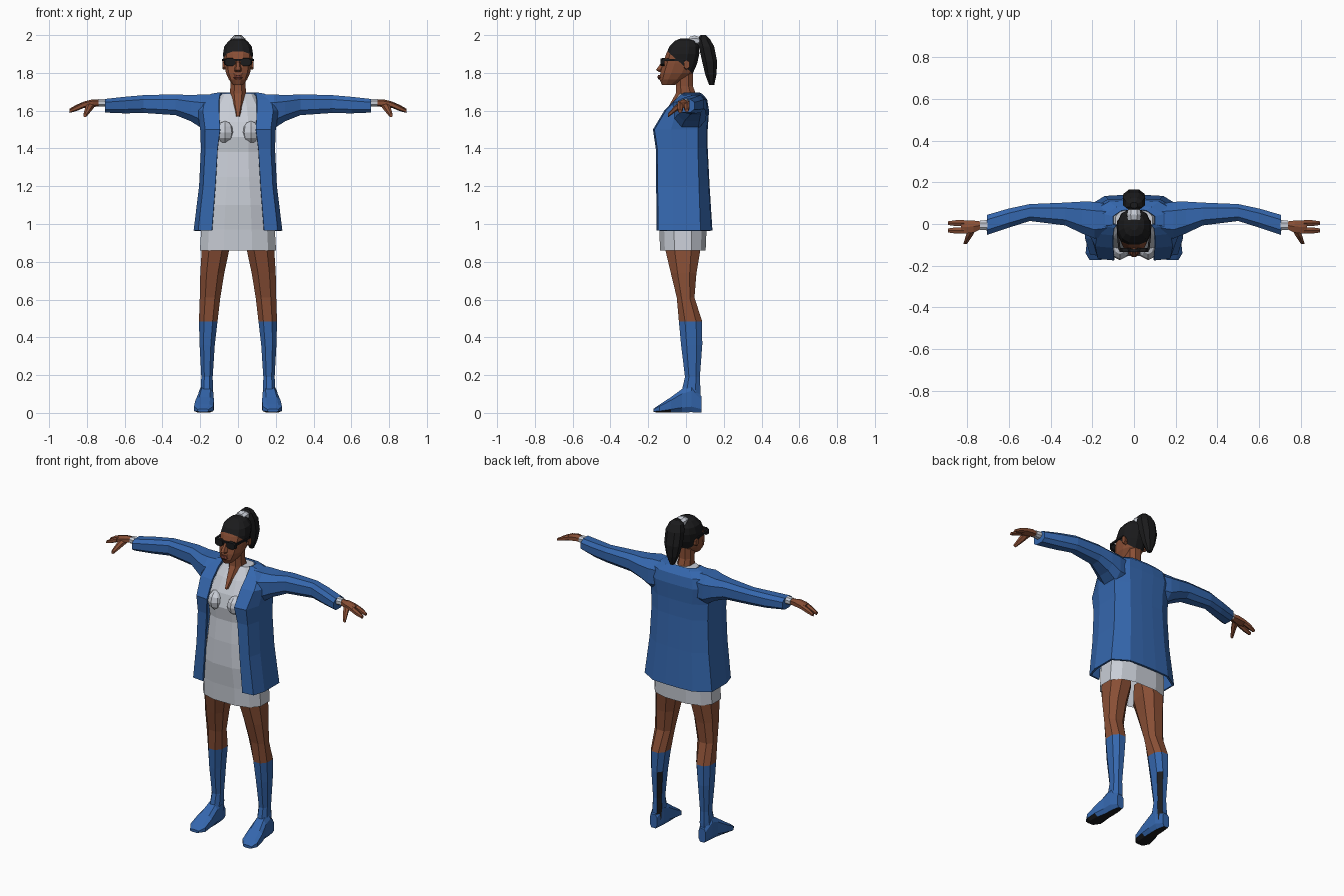
import bpy, bmesh, math
from mathutils import Vector

if "Cube" in bpy.data.objects:
    bpy.data.objects.remove(bpy.data.objects["Cube"])


def mat(name, r, g, b):
    m = bpy.data.materials.new(name)
    m.diffuse_color = (r, g, b, 1)
    m.use_nodes = True
    m.node_tree.nodes["Principled BSDF"].inputs["Base Color"].default_value = m.diffuse_color
    return m


BLUE = mat("blue cloth", 0.035, 0.135, 0.42)
SKIN = mat("brown skin", 0.25, 0.078, 0.036)
WHITE = mat("pale grey cloth", 0.58, 0.61, 0.67)
BLACK = mat("black", 0.011, 0.011, 0.012)
LIP = mat("dark lips", 0.17, 0.045, 0.03)


def ring(a0, a1, b0, b1, n, p, turn):
    """Squarish oval through the given limits; p < 1 is boxier."""
    pts = []
    for i in range(n):
        t = 2 * math.pi * (i + turn) / n
        c, s = math.cos(t), math.sin(t)
        u = math.copysign(abs(c) ** p, c)
        v = math.copysign(abs(s) ** p, s)
        pts.append(((a0 + a1) / 2 + u * (a1 - a0) / 2, (b0 + b1) / 2 + v * (b1 - b0) / 2))
    return pts


def finish(name, bm, mats, rule=None, mirror=False, thick=0):
    bmesh.ops.recalc_face_normals(bm, faces=bm.faces[:])
    if rule:
        for f in bm.faces:
            f.material_index = rule(f.calc_center_median(), f.normal)
    me = bpy.data.meshes.new(name)
    bm.to_mesh(me)
    bm.free()
    for m in mats:
        me.materials.append(m)
    ob = bpy.data.objects.new(name, me)
    bpy.context.collection.objects.link(ob)
    if thick:
        s = ob.modifiers.new("thickness", "SOLIDIFY")
        s.thickness, s.offset = thick, -1
    if mirror:
        ob.modifiers.new("mirror", "MIRROR")
    return ob


def skin_rings(rings, closed=True, caps=(True, True)):
    bm = bmesh.new()
    vs = [[bm.verts.new(p) for p in r] for r in rings]
    n = len(vs[0])
    for a, b in zip(vs, vs[1:]):
        for i in range(n if closed else n - 1):
            j = (i + 1) % n
            bm.faces.new((a[i], a[j], b[j], b[i]))
    if caps[0]:
        bm.faces.new(vs[0])
    if caps[1]:
        bm.faces.new(vs[-1])
    return bm


def loft(axis, secs, n=8, p=0.85, turn=0.5, caps=(True, True)):
    """Sections are (position on axis, then low/high limits on the other two axes)."""
    place = {"x": lambda k, a, b: (k, a, b),
             "y": lambda k, a, b: (a, k, b),
             "z": lambda k, a, b: (a, b, k)}[axis]
    return skin_rings([[place(s[0], a, b) for a, b in ring(*s[1:], n, p, turn)] for s in secs], True, caps)


def zsecs(rows):
    """Centred sections: (z, half width, front y, back y)."""
    return [(z, -w, w, f, b) for z, w, f, b in rows]


# legs with knee boots; the inner back panel of each boot is black
def leg_rule(c, n):
    if c.z > 0.485:
        return 0
    return 2 if c.z < 0.37 and n.x < -0.3 and n.y > 0.3 else 1


leg = loft("z", [(0.05, .135, .2, -.02, .08), (0.12, .13, .2, -.025, .08), (0.19, .132, .196, -.008, .076),
                 (0.36, .12, .206, -.03, .09), (0.485, .105, .21, -.042, .09), (0.61, .09, .206, -.052, .048),
                 (0.74, .068, .204, -.085, .06), (0.86, .042, .197, -.115, .082), (0.95, .035, .17, -.09, .06)])
finish("leg", leg, [SKIN, BLUE, BLACK], leg_rule, True)

# boot feet with black soles
foot = loft("y", [(.082, .145, .195, 0, .09), (.03, .13, .208, 0, .15), (-.02, .128, .212, 0, .13),
                  (-.08, .125, .228, 0, .085), (-.14, .128, .235, 0, .045), (-.172, .155, .215, .004, .022)], p=0.6)
finish("boot_foot", foot, [BLUE, BLACK], lambda c, n: 1 if n.z < -0.75 else 0, True)

# dress
dress = loft("z", zsecs([(.86, .207, -.14, .107), (.97, .2, -.145, .112), (1.1, .185, -.158, .1),
                         (1.25, .16, -.153, .085), (1.38, .15, -.14, .08), (1.46, .155, -.15, .08),
                         (1.54, .15, -.128, .085), (1.62, .13, -.085, .09), (1.69, .09, -.035, .07)]),
             n=12, p=0.75, caps=(False, True))
finish("dress", dress, [WHITE])

# bust
bust = bmesh.new()
bmesh.ops.create_uvsphere(bust, u_segments=8, v_segments=6, radius=1)
for v in bust.verts:
    v.co = Vector((.068 + v.co.x * .05, -.115 + v.co.y * .058, 1.485 + v.co.z * .06))
finish("bust", bust, [WHITE], mirror=True)

# neck running down into the open neckline
neck = loft("z", zsecs([(1.57, .012, -.125, -.05), (1.63, .034, -.092, .03), (1.69, .046, -.058, .055),
                        (1.73, .043, -.055, .04), (1.82, .046, -.06, .04)]))
finish("neck", neck, [SKIN])

# open jacket body: half cross-section mirrored into a C shape
rings = []
for z, xi, xo, f, b in [(.965, .138, .235, -.155, .14), (1.2, .12, .206, -.158, .125), (1.4, .108, .196, -.16, .115),
                        (1.5, .095, .2, -.175, .115), (1.6, .1, .215, -.115, .122), (1.66, .1, .2, -.055, .112),
                        (1.69, .095, .14, -.02, .085), (1.697, .085, .1, -.01, .068)]:
    half = [(xi, f), (xi + (xo - xi) * .75, f + .008), (xo, f * .45), (xo, b * .55), (xo * .6, b * .96), (xo * .2, b)]
    rings.append([(x, y, z) for x, y in half] + [(-x, y, z) for x, y in reversed(half)])
finish("jacket_body", skin_rings(rings, False, (False, False)), [BLUE], thick=0.012)

# sleeves
sleeve = loft("x", [(.12, -.06, .1, 1.5, 1.69), (.19, -.075, .112, 1.5, 1.692), (.25, -.05, .112, 1.54, 1.686),
                    (.33, -.01, .106, 1.573, 1.69), (.5, .012, .098, 1.585, 1.685),
                    (.6, -.02, .077, 1.583, 1.676), (.705, -.055, .047, 1.588, 1.664)], p=0.75)
finish("sleeve", sleeve, [BLUE], mirror=True)

# shirt cuffs
finish("cuff", loft("x", [(.69, -.033, .022, 1.62, 1.664), (.738, -.03, .018, 1.62, 1.662)]), [WHITE], mirror=True)

# hands
palm = loft("x", [(.73, -.025, .014, 1.625, 1.658), (.77, -.045, .02, 1.618, 1.66),
                  (.81, -.05, .022, 1.615, 1.65), (.83, -.045, .02, 1.615, 1.642)], n=6)
finish("palm", palm, [SKIN], mirror=True)
for name, y0, y1, drop in [("outer_fingers", -.012, .02, 0), ("inner_fingers", -.048, -.014, -.004)]:
    f = loft("x", [(.815, y0, y1, 1.615, 1.647), (.855, y0, y1, 1.602 + drop, 1.632 + drop),
                   (.892, y0 + .006, y1 - .006, 1.592 + drop, 1.61 + drop)], n=6)
    finish(name, f, [SKIN], mirror=True)
thumb = loft("y", [(-.025, .755, .8, 1.615, 1.65), (-.06, .775, .81, 1.59, 1.625),
                   (-.095, .8, .82, 1.565, 1.585)], n=6)
finish("thumb", thumb, [SKIN], mirror=True)

# head, cut along a sloping hairline
head = loft("z", zsecs([(1.735, .026, -.128, -.06), (1.765, .05, -.142, -.0), (1.80, .066, -.138, .04),
                        (1.85, .076, -.124, .062), (1.9, .082, -.108, .073), (1.94, .075, -.09, .072),
                        (1.97, .05, -.06, .055), (1.982, .02, -.03, .025)]), n=12)
pt, nrm = Vector((0, -.1, 1.915)), Vector((0, .66, .75))
bmesh.ops.bisect_plane(head, geom=head.verts[:] + head.edges[:] + head.faces[:], plane_co=pt, plane_no=nrm)
finish("head_and_hair", head, [SKIN, BLACK], lambda c, n: 1 if (c - pt).dot(nrm) > 0 else 0)

# nose, lips, ears
finish("nose", loft("z", zsecs([(1.805, .018, -.145, -.11), (1.815, .02, -.162, -.11), (1.87, .008, -.122, -.1)]), n=6, turn=0), [SKIN])
finish("lips", loft("z", zsecs([(1.765, .014, -.146, -.12), (1.776, .027, -.153, -.12), (1.79, .014, -.149, -.12)]), n=8), [LIP])
finish("ear", loft("x", [(.06, -.015, .015, 1.815, 1.86), (.082, -.012, .02, 1.82, 1.868)], n=6), [SKIN], mirror=True)

# sunglasses
lens = loft("y", [(-.134, .012, .07, 1.836, 1.878), (-.115, .012, .076, 1.836, 1.88)], n=8, p=0.75)
finish("sunglass_lens", lens, [BLACK], mirror=True)
finish("sunglass_bridge", loft("x", [(-.02, -.136, -.118, 1.862, 1.876), (.02, -.136, -.118, 1.862, 1.876)], n=4), [BLACK])
arm = loft("y", [(-.125, .062, .076, 1.86, 1.878), (-.06, .07, .083, 1.862, 1.876), (.0, .074, .085, 1.862, 1.874)], n=4)
finish("sunglass_arm", arm, [BLACK], mirror=True)

# hair band and ponytail
band = loft("y", [(.018, -.03, .03, 1.945, 1.992), (.045, -.036, .036, 1.94, 2.0), (.075, -.03, .03, 1.95, 1.99)])
finish("hair_band", band, [WHITE])
tail = loft("z", zsecs([(1.735, .014, .122, .15), (1.79, .038, .1, .163), (1.86, .055, .083, .168),
                        (1.94, .056, .065, .152), (1.98, .042, .06, .128), (2.0, .018, .075, .105)]))
finish("ponytail", tail, [BLACK])
